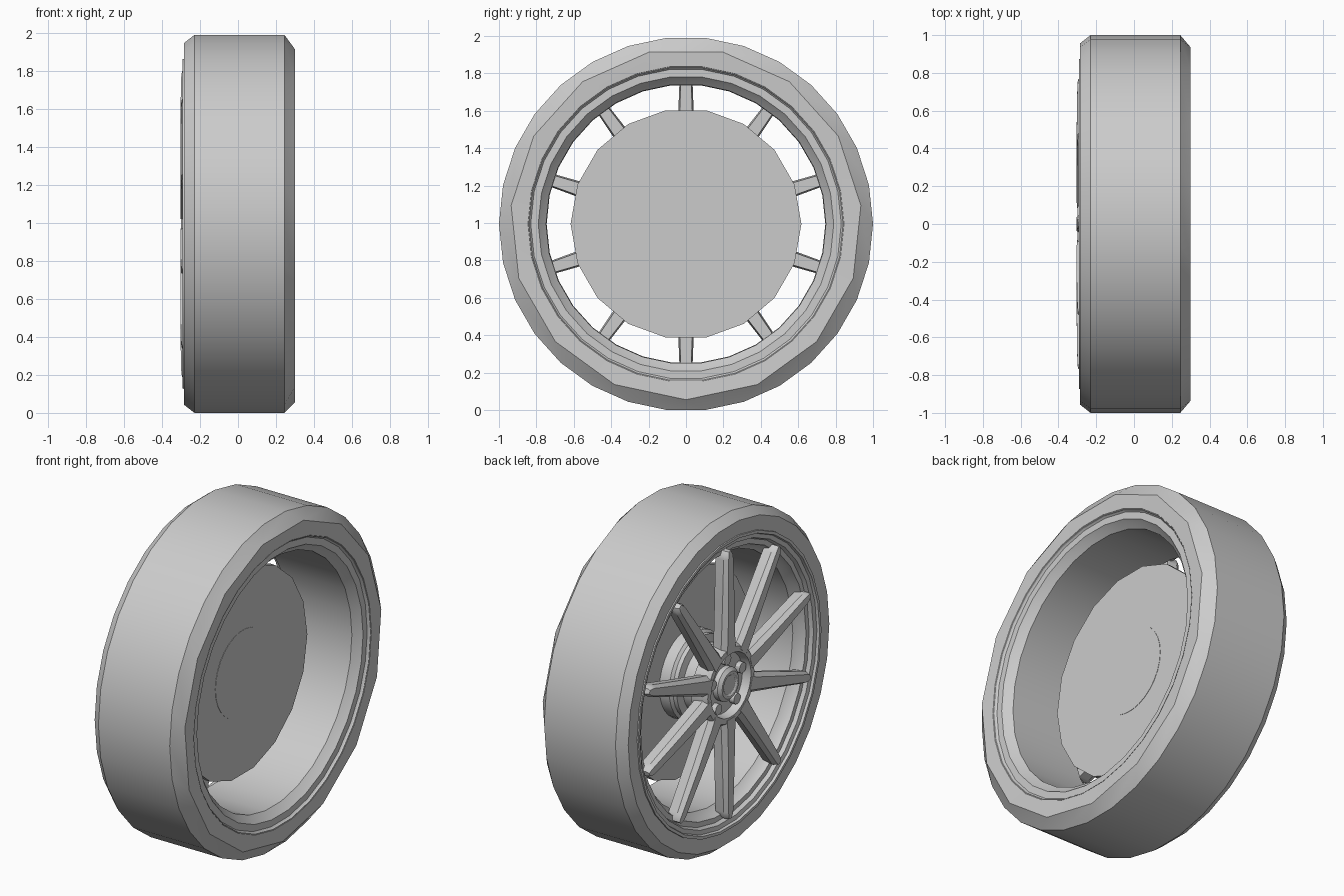
import bpy, bmesh
from math import cos, sin, pi, radians
from mathutils import Matrix, Vector

AXLE = 0.995  # axle height

cube = bpy.data.objects.get("Cube")
if cube:
    bpy.data.objects.remove(cube, do_unlink=True)

grey = bpy.data.materials.new("plain_grey")
grey.use_nodes = True
colour = (0.6, 0.6, 0.6, 1)
grey.diffuse_color = colour
grey.node_tree.nodes["Principled BSDF"].inputs["Base Color"].default_value = colour


def polar(x, r, a):
    return Vector((x, r * cos(a), AXLE + r * sin(a)))


def finish(bm, name, angle=30):
    bmesh.ops.remove_doubles(bm, verts=bm.verts, dist=0.0005)
    bmesh.ops.recalc_face_normals(bm, faces=bm.faces)
    mesh = bpy.data.meshes.new(name)
    bm.to_mesh(mesh)
    bm.free()
    mesh.materials.append(grey)
    obj = bpy.data.objects.new(name, mesh)
    bpy.context.collection.objects.link(obj)
    bpy.ops.object.select_all(action='DESELECT')
    obj.select_set(True)
    bpy.context.view_layer.objects.active = obj
    bpy.ops.object.shade_smooth_by_angle(angle=radians(angle))
    return obj


def lathe(name, profile, sides=30, closed=True, coarse=()):
    """Spin (x, radius) points about the axle; coarse rings get half the sides."""
    bm = bmesh.new()
    step = 2 * pi / sides
    rings = []
    for i, (x, r) in enumerate(profile):
        turn = [(k // 2 * 2 + 0.5) if i in coarse else k for k in range(sides)]
        rings.append([bm.verts.new(polar(x, r, t * step)) for t in turn])
    pairs = list(zip(rings, rings[1:]))
    if closed:
        pairs.append((rings[-1], rings[0]))
    for a, b in pairs:
        for k in range(sides):
            n = (k + 1) % sides
            bm.faces.new((a[k], a[n], b[n], b[k]))
    return finish(bm, name)


# Tyre, with a coarser edge on the inboard sidewall
lathe("tyre", [(-0.23, 1), (0.245, 1), (0.3, 0.94), (0.295, 0.84),
               (0.2, 0.8), (-0.2, 0.8), (-0.285, 0.87), (-0.285, 0.957)],
      coarse=(2,))

# Rim barrel with stepped lips on both sides
lathe("rim", [(0.297, 0.845), (0.28, 0.83), (0.28, 0.79), (0.262, 0.775),
              (0.235, 0.748), (-0.19, 0.745), (-0.22, 0.775), (-0.25, 0.785),
              (-0.25, 0.815), (-0.272, 0.825), (-0.277, 0.85), (-0.292, 0.855),
              (-0.292, 0.872), (-0.27, 0.875), (-0.2, 0.81), (0.2, 0.81)])

# Brake disc and the carrier behind the wheel centre
lathe("brake_disc", [(0.03, 0), (0.03, 0.617), (-0.005, 0.617), (-0.005, 0)],
      sides=18, closed=False)
lathe("hub_carrier", [(0.032, 0), (0.032, 0.26), (-0.07, 0.26), (-0.085, 0.245),
                      (-0.11, 0.245), (-0.12, 0.2), (-0.22, 0.2), (-0.22, 0)],
      closed=False)

# Wheel centre: dished ring, then the cap
lathe("wheel_centre", [(-0.2, 0), (-0.2, 0.235), (-0.28, 0.235), (-0.3, 0.222),
                       (-0.3, 0.19), (-0.25, 0.18), (-0.25, 0)], closed=False)
lathe("centre_cap", [(-0.24, 0.1), (-0.28, 0.1), (-0.297, 0.08), (-0.297, 0.065),
                     (-0.29, 0.055), (-0.29, 0)], closed=False)

# Five lug bosses
bm = bmesh.new()
for k in range(5):
    spot = polar(-0.26, 0.148, radians(90 + 72 * k))
    place = Matrix.Translation(spot) @ Matrix.Rotation(pi / 2, 4, 'Y')
    bmesh.ops.create_cone(bm, cap_ends=True, segments=12, radius1=0.032,
                          radius2=0.032, depth=0.04, matrix=place)
finish(bm, "lug_bosses")


# Ten tapered spokes with chamfered fronts and rounded tips
def spoke(bm, a):
    out = Vector((0, cos(a), sin(a)))
    side = Vector((0, -sin(a), cos(a)))
    centre = Vector((0, 0, AXLE))
    sections = []
    for r, w, front in [(0.2, 0.062, -0.302), (0.27, 0.056, -0.304),
                        (0.5, 0.045, -0.304), (0.76, 0.035, -0.3),
                        (0.785, 0.03, -0.298), (0.805, 0.016, -0.294)]:
        shape = [(-0.215, -w * 0.8), (-0.275, -w), (front, -w * 0.62),
                 (front, w * 0.62), (-0.275, w), (-0.215, w * 0.8)]
        sections.append([bm.verts.new(centre + out * r + side * s + Vector((x, 0, 0)))
                         for x, s in shape])
    for p, q in zip(sections, sections[1:]):
        for i in range(len(p)):
            j = (i + 1) % len(p)
            bm.faces.new((p[i], p[j], q[j], q[i]))
    bm.faces.new(sections[0])
    bm.faces.new(sections[-1])


bm = bmesh.new()
for k in range(10):
    spoke(bm, radians(90 + 36 * k))
finish(bm, "spokes", 25)
